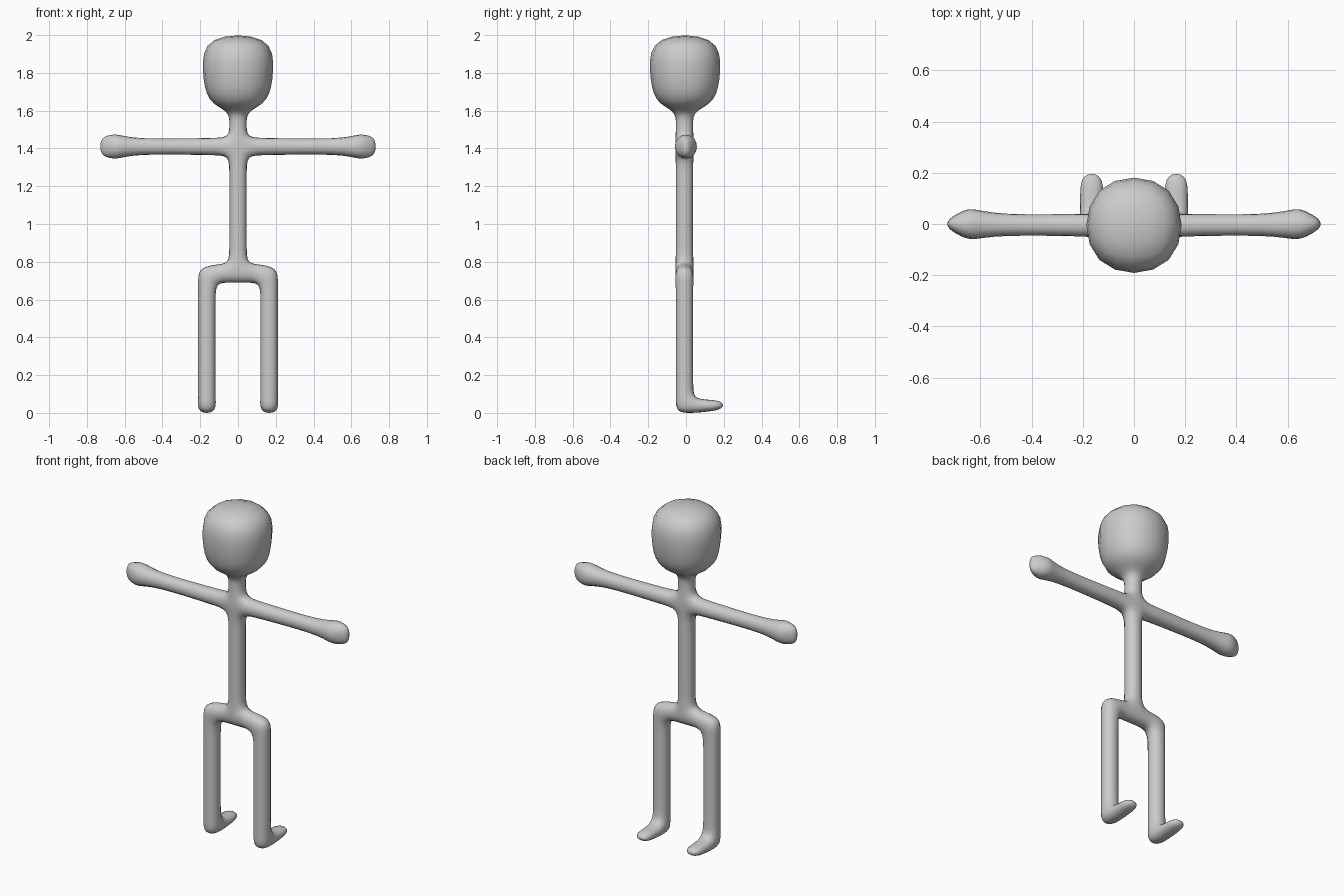
import bpy
import bmesh
from math import copysign
from mathutils import Vector

if "Cube" in bpy.data.objects:
    bpy.data.objects.remove(bpy.data.objects["Cube"])

YC = -0.008   # depth centre of the body
A = 0.05      # half width of the limbs in the control cage
bm = bmesh.new()


def extrude(face, centre, half):
    """Grow a face into a new segment; return its end cap and side faces."""
    old = list(face.verts)
    mid = face.calc_center_median()
    new = [bm.verts.new([centre[i] + copysign(half[i], v.co[i] - mid[i])
                         for i in range(3)]) for v in old]
    bm.faces.remove(face)
    n = len(old)
    sides = [bm.faces.new((old[i], old[(i + 1) % n], new[(i + 1) % n], new[i]))
             for i in range(n)]
    cap = bm.faces.new(new)
    bm.normal_update()
    return cap, sides


def pick(faces, direction):
    """Face that points most in a direction."""
    return max(faces, key=lambda f: f.normal.dot(Vector(direction)))


# Chest block, from which the limbs grow
bmesh.ops.create_cube(bm, size=2 * A)
bmesh.ops.translate(bm, verts=bm.verts[:], vec=(0, YC, 1.41))
bm.normal_update()
chest = list(bm.faces)
top, bottom = pick(chest, (0, 0, 1)), pick(chest, (0, 0, -1))
arm_roots = {s: pick(chest, (s, 0, 0)) for s in (-1, 1)}

# Neck and head: height, half width
for z, h in ((1.53, 0.05), (1.60, 0.05), (1.64, 0.178), (1.80, 0.208), (2.016, 0.202)):
    y = -0.005 if z > 1.6 else YC
    top, _ = extrude(top, (0, y, z), (h, h, 0))

# Arms and hands: distance, half depth, half height
ARM = ((0.13, 0.05, 0.05), (0.55, 0.04, 0.041), (0.635, 0.074, 0.074),
       (0.69, 0.045, 0.065), (0.732, 0.015, 0.045))
for s, face in arm_roots.items():
    for x, hy, hz in ARM:
        y = 0 if x > 0.6 else -0.004
        face, _ = extrude(face, (s * x, y, 1.41), (0, hy, hz))

# Torso down to the pelvis block
for z in (1.28, 0.87, 0.795, 0.685):
    bottom, sides = extrude(bottom, (0, YC, z), (A, A, 0))
hip_roots = {s: pick(sides, (s, 0, 0)) for s in (-1, 1)}

for s, face in hip_roots.items():
    # Hip, ending in a rounded corner above the leg
    face, _ = extrude(face, (s * 0.115, YC, 0.738), (0, A, 0.053))
    face, sides = extrude(face, (s * 0.215, YC, 0.7275), (0, A, 0.0425))
    # Leg down to the heel
    face = pick(sides, (0, 0, -1))
    for z in (0.60, 0.15, 0.08, -0.004):
        face, sides = extrude(face, (s * 0.165, YC, z), (A, A, 0))
    # Foot: reach, half width, middle height, half height
    face = pick(sides, (0, 1, 0))
    for y, hx, z, hz in ((0.11, 0.05, 0.038, 0.035), (0.203, 0.046, 0.041, 0.024)):
        face, _ = extrude(face, (s * 0.165, y, z), (hx, 0, hz))

for f in bm.faces:
    f.smooth = True
mesh = bpy.data.meshes.new("figure_body")
bm.to_mesh(mesh)
bm.free()

figure = bpy.data.objects.new("figure_body", mesh)
bpy.context.collection.objects.link(figure)
grey = bpy.data.materials.new("plain grey")
grey.diffuse_color = (0.6, 0.6, 0.6, 1)
grey.use_nodes = True
grey.node_tree.nodes["Principled BSDF"].inputs["Base Color"].default_value = grey.diffuse_color
mesh.materials.append(grey)

# Round the cage into soft limbs
sub = figure.modifiers.new("rounding", 'SUBSURF')
sub.levels = sub.render_levels = 2
